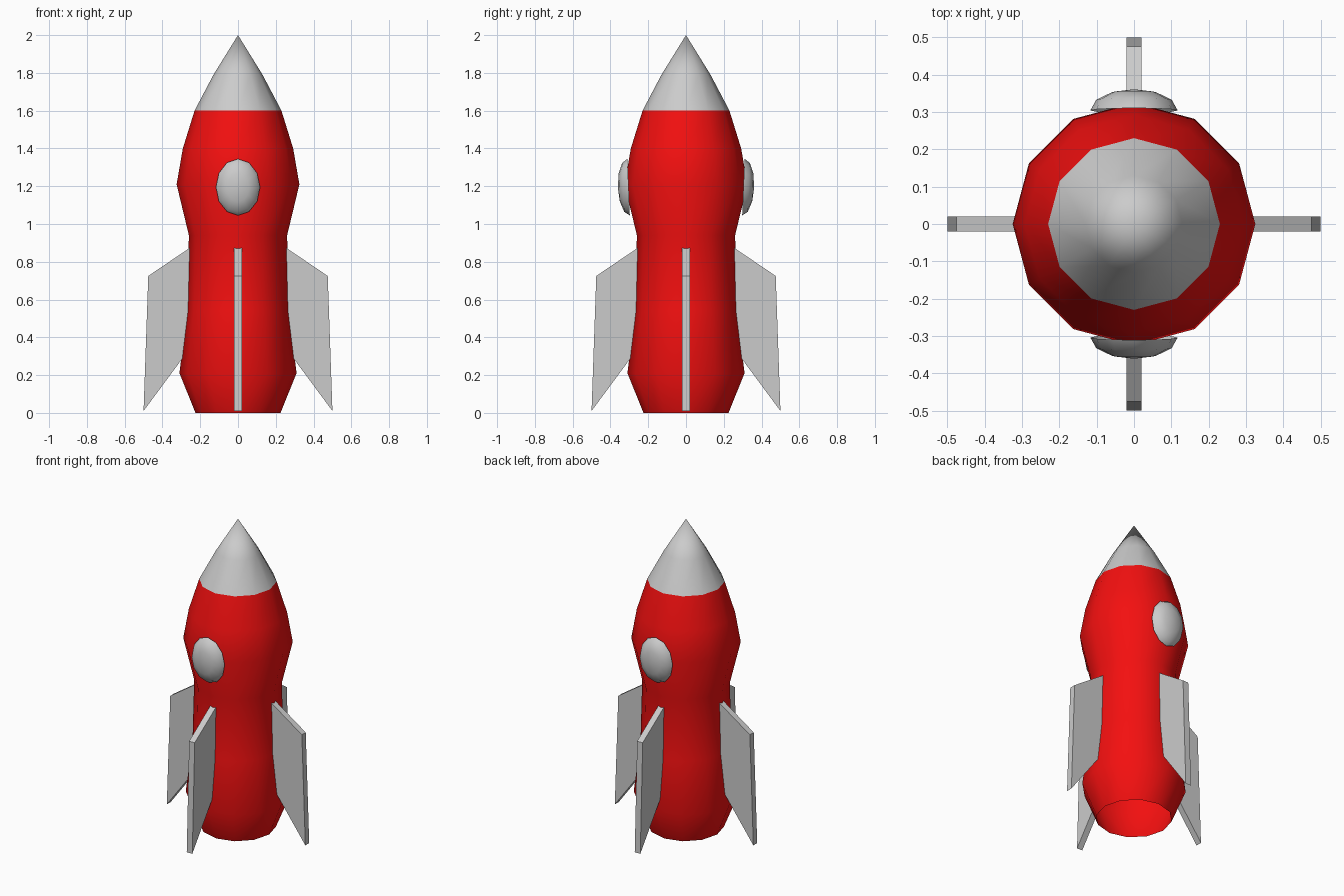
import bpy, bmesh
from math import cos, sin, pi, radians

if "Cube" in bpy.data.objects:
    bpy.data.objects.remove(bpy.data.objects["Cube"])

SIDES = 12


def make_object(name, bm, smooth):
    bmesh.ops.recalc_face_normals(bm, faces=bm.faces)
    mesh = bpy.data.meshes.new(name)
    bm.to_mesh(mesh)
    bm.free()
    for p in mesh.polygons:
        p.use_smooth = smooth
    ob = bpy.data.objects.new(name, mesh)
    bpy.context.collection.objects.link(ob)
    return ob


def lathe(name, profile):
    """Open smooth shell from (radius, height) points; radius 0 is a pole."""
    bm = bmesh.new()
    rings = []
    for r, z in profile:
        n = SIDES if r > 0 else 1
        rings.append([bm.verts.new((r * cos(2 * pi * i / SIDES),
                                    r * sin(2 * pi * i / SIDES), z)) for i in range(n)])
    for a, b in zip(rings, rings[1:]):
        for i in range(SIDES):
            j = (i + 1) % SIDES
            if len(b) == 1:
                bm.faces.new((a[i], a[j], b[0]))
            else:
                bm.faces.new((a[i], a[j], b[j], b[i]))
    return make_object(name, bm, True)


# Red hull, open at the bottom
hull = lathe("hull", [(0.225, 0), (0.31, 0.21), (0.27, 0.54), (0.26, 0.94),
                      (0.325, 1.21), (0.292, 1.4), (0.23, 1.6)])
red = bpy.data.materials.new("red")
red.diffuse_color = (0.9, 0.005, 0.005, 1)
red.use_nodes = True
red.node_tree.nodes["Principled BSDF"].inputs["Base Color"].default_value = red.diffuse_color
hull.data.materials.append(red)

# Grey nose cone
lathe("nose_cone", [(0.23, 1.6), (0.13, 1.79), (0, 2.0)])

# Oval domed windows, front and back
for side, turn in (("front", 0), ("back", pi)):
    window = lathe(side + "_window", [(0.117 * cos(radians(a)), 0.057 * sin(radians(a)))
                                      for a in (0, 30, 60)] + [(0, 0.057)])
    window.scale.y = 1.28
    window.rotation_euler = (radians(92.5), 0, turn)
    window.location = (0, -0.304 * cos(turn), 1.195)

# Four flat fins
FIN = [(0.24, 0.884), (0.475, 0.725), (0.5, 0.01), (0.25, 0.348)]
for k in range(4):
    bm = bmesh.new()
    face = bm.faces.new([bm.verts.new((x, -0.02, z)) for x, z in FIN])
    ext = bmesh.ops.extrude_face_region(bm, geom=[face])
    bmesh.ops.translate(bm, vec=(0, 0.04, 0),
                        verts=[g for g in ext["geom"] if isinstance(g, bmesh.types.BMVert)])
    fin = make_object(f"fin_{k + 1}", bm, False)
    fin.rotation_euler.z = k * pi / 2
